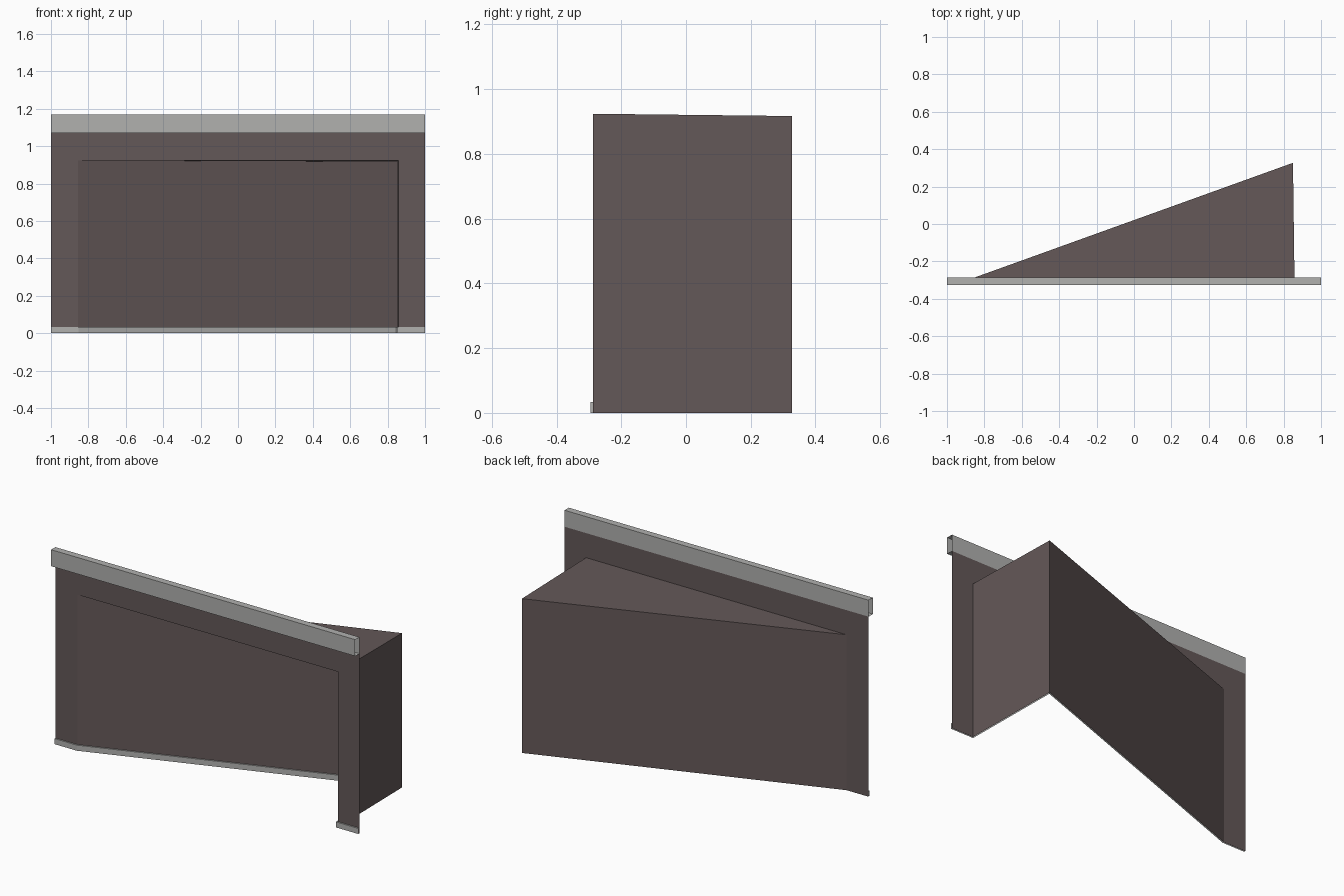
import bpy, bmesh

if "Cube" in bpy.data.objects:
    bpy.data.objects.remove(bpy.data.objects["Cube"])

def material(name, rgb):
    m = bpy.data.materials.new(name)
    m.diffuse_color = (*rgb, 1)
    m.use_nodes = True
    m.node_tree.nodes["Principled BSDF"].inputs["Base Color"].default_value = m.diffuse_color
    return m

PAINT = material("brown grey plaster", (0.127, 0.098, 0.098))
TRIM = material("light grey trim", (0.44, 0.44, 0.43))

def mesh_object(name, polygons, mat):
    bm = bmesh.new()
    for poly in polygons:
        bm.faces.new([bm.verts.new(p) for p in poly])
    bmesh.ops.remove_doubles(bm, verts=bm.verts, dist=1e-5)
    me = bpy.data.meshes.new(name)
    bm.to_mesh(me)
    bm.free()
    me.materials.append(mat)
    ob = bpy.data.objects.new(name, me)
    bpy.context.collection.objects.link(ob)
    return ob

def upright(a, b, z0, z1, za=None):
    """Vertical sheet from plan point a to b; za is an optional lower top at a/b."""
    ta, tb = za or (z1, z1)
    return [(*a, z0), (*b, z0), (*b, tb), (*a, ta)]

Y, BACK, FRONT = -0.287, 0.327, -0.327
H, ZF, ZB = 1.168, 0.924, 0.917        # wall top, niche height at front / back
TRIM_Z, SKIRT_Z = 1.07, 0.033
LEFT, CORNER, RIGHT = (-0.855, Y), (0.85, BACK), (0.858, Y)

# Front wall around the niche opening
mesh_object("front_wall", [
    upright((-1, Y), LEFT, 0, ZF),
    upright(RIGHT, (1, Y), 0, ZF),
    [(-1, Y, ZF), (*LEFT, ZF), (*RIGHT, ZF), (1, Y, ZF), (1, Y, TRIM_Z), (-1, Y, TRIM_Z)],
], PAINT)

# Wedge-shaped niche: slanted wall, side wall and ceiling, open below
mesh_object("niche_walls", [
    upright(LEFT, CORNER, 0, ZF, (ZF, ZB)),
    upright(CORNER, RIGHT, 0, ZF, (ZB, ZF)),
], PAINT)
mesh_object("niche_ceiling", [[(*LEFT, ZF), (*CORNER, ZB), (*RIGHT, ZF)]], PAINT)

# Top trim: rectangular tube with open ends
ring = [(FRONT, TRIM_Z), (FRONT, H), (Y, H), (Y, TRIM_Z)]
mesh_object("top_trim", [
    [(-1, *p), (1, *p), (1, *q), (-1, *q)] for p, q in zip(ring, ring[1:] + ring[:1])
], TRIM).data.flip_normals()

# Skirting board following the wall plan, front sheet plus top ledge
outer = [(-1, Y), LEFT, CORNER, RIGHT, (1, Y)]
inner = [(-1, Y - .008), (-0.8536, Y - .008), (0.842, BACK - .0114),
         (0.85, Y - .008), (1, Y - .008)]
faces = []
for i in range(4):
    a, b, c, d = inner[i], inner[i + 1], outer[i + 1], outer[i]
    faces.append(upright(a, b, 0, SKIRT_Z))
    faces.append([(*p, SKIRT_Z) for p in (a, b, c, d)])
mesh_object("skirting_board", faces, TRIM)
